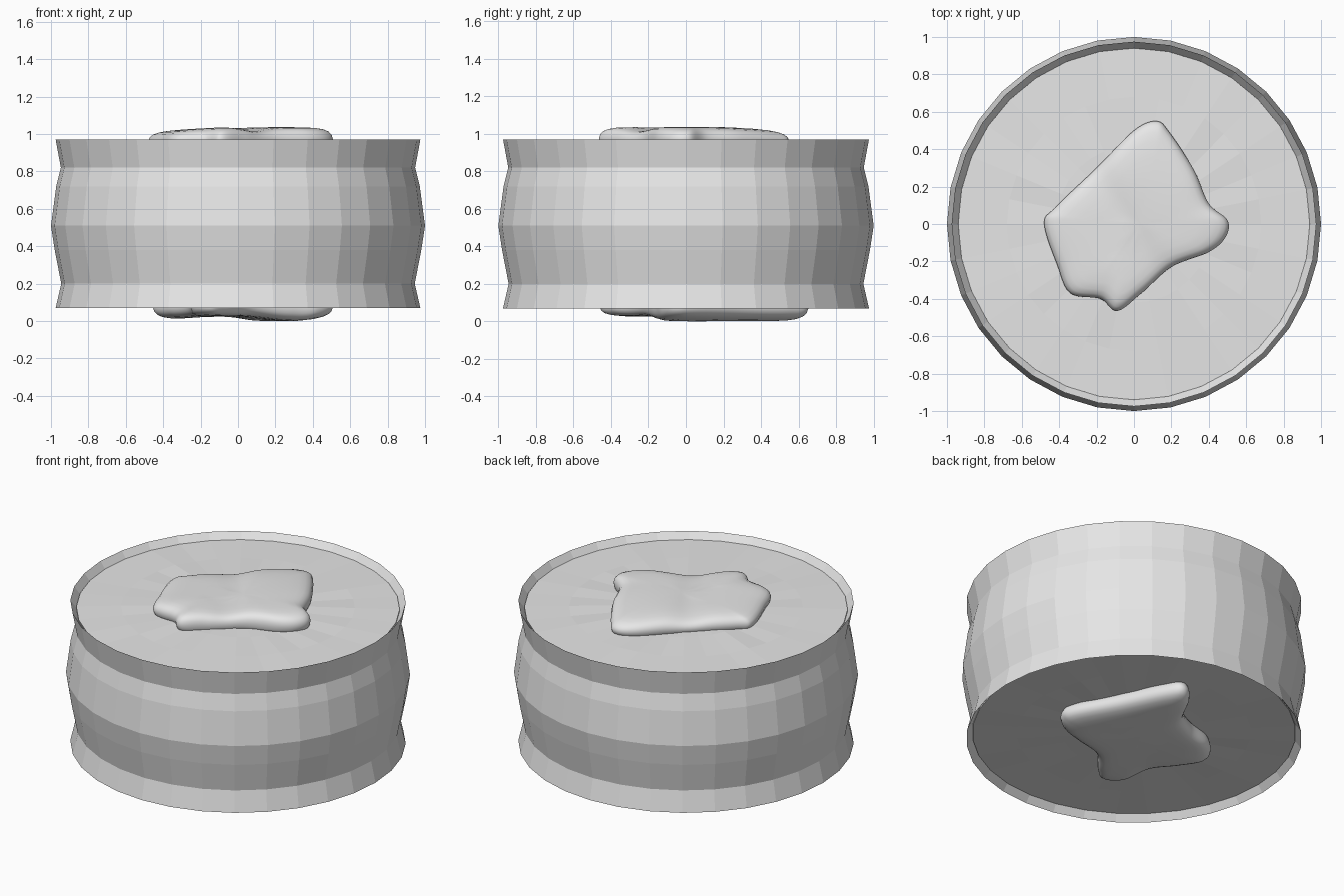
import bpy, bmesh, math, random

if "Cube" in bpy.data.objects:
    bpy.data.objects.remove(bpy.data.objects["Cube"])

random.seed(4)
SIDES = 32

grey = bpy.data.materials.new("light grey")
grey.diffuse_color = (0.8, 0.8, 0.8, 1)
grey.use_nodes = True
grey.node_tree.nodes["Principled BSDF"].inputs["Base Color"].default_value = grey.diffuse_color


def make_object(name, rings, closed=False, caps=False, smooth=False):
    """Skin a list of point rings into a mesh."""
    bm = bmesh.new()
    loops = [[bm.verts.new(p) for p in ring] for ring in rings]
    n = len(loops[0])
    for k in range(len(loops) if closed else len(loops) - 1):
        a, b = loops[k], loops[(k + 1) % len(loops)]
        for i in range(n):
            j = (i + 1) % n
            bm.faces.new((a[i], a[j], b[j], b[i]))
    if caps:
        for ring in (loops[0], loops[-1]):
            c = sum((v.co for v in ring), ring[0].co * 0) / n
            mid = bm.verts.new(c)
            for i in range(n):
                bm.faces.new((ring[i], ring[(i + 1) % n], mid))
    bmesh.ops.recalc_face_normals(bm, faces=bm.faces)
    mesh = bpy.data.meshes.new(name)
    bm.to_mesh(mesh)
    bm.free()
    mesh.materials.append(grey)
    for p in mesh.polygons:
        p.use_smooth = smooth
    ob = bpy.data.objects.new(name, mesh)
    bpy.context.collection.objects.link(ob)
    return ob


def circle(r, z, jitter=0.0):
    return [(r * math.sin(2 * math.pi * i / SIDES), r * math.cos(2 * math.pi * i / SIDES),
             z + random.uniform(-jitter, jitter)) for i in range(SIDES)]


# Outer wrap: pinched near both rims, bulging in the middle, thin bevelled lips
wrap = [(0.975, 0.07), (0.945, 0.20), (0.98, 0.38), (1.0, 0.51), (0.972, 0.72),
        (0.947, 0.82), (0.975, 0.97), (0.935, 0.915), (0.92, 0.52), (0.935, 0.125)]
make_object("outer_wrap", [circle(r, z) for r, z in wrap], closed=True)

# Filling: faceted, slightly uneven top and bottom
fill = [(0.15, 0.11), (0.42, 0.11), (0.68, 0.11), (0.94, 0.11),
        (0.94, 0.93), (0.68, 0.935), (0.42, 0.94), (0.15, 0.94)]
make_object("filling", [circle(r, z, 0.004 if r < 0.9 else 0) for r, z in fill], caps=True)


def spline(points, steps=10):
    """Closed smooth curve through the points."""
    out, n = [], len(points)
    for i in range(n):
        p0, p1, p2, p3 = (points[(i + k) % n] for k in (-1, 0, 1, 2))
        for s in range(steps):
            t = s / steps
            out.append(tuple(0.5 * (2 * b + (c - a) * t + (2 * a - 5 * b + 4 * c - d) * t * t
                                    + (3 * b - a - 3 * c + d) * t ** 3)
                             for a, b, c, d in zip(p0, p1, p2, p3)))
    return out


def centre_piece(name, outline, base, height):
    """Soft rounded lump that rises from base to height(x, y)."""
    curve = spline(outline)
    cx = sum(p[0] for p in curve) / len(curve)
    cy = sum(p[1] for p in curve) / len(curve)
    rings = []
    for s, h in [(0.96, 0), (0.99, 0.25), (1, 0.45), (0.985, 0.65), (0.95, 0.8), (0.89, 0.9),
                 (0.8, 0.96), (0.65, 0.99), (0.45, 1), (0.2, 1)]:
        ring = []
        for x, y in curve:
            px, py = cx + (x - cx) * s, cy + (y - cy) * s
            ring.append((px, py, base + (height(px, py) - base) * h))
        rings.append(ring)
    return make_object(name, rings, caps=True, smooth=True)


# Centre pieces showing at the top and the bottom
top_outline = [(0.12, 0.55), (0.19, 0.49), (0.32, 0.29), (0.40, 0.11), (0.50, 0.02), (0.49, -0.07),
               (0.40, -0.15), (0.20, -0.23), (0.04, -0.37), (-0.09, -0.465), (-0.18, -0.40),
               (-0.34, -0.37), (-0.41, -0.22), (-0.48, 0.0), (-0.42, 0.09), (-0.2, 0.30), (0.0, 0.50)]
centre_piece("top_centre_piece", top_outline, 0.92,
             lambda x, y: 1.037 - 0.06 * max(0, -x - 0.1) - 0.1 * max(0, y - 0.05) ** 2
             - 0.02 * math.exp(-((x + 0.6 * y + 0.05) / 0.12) ** 2) * (y < 9))

bottom_outline = [(0.50, -0.06), (0.49, 0.04), (0.36, 0.30), (0.24, 0.56), (0.17, 0.65), (0.08, 0.60),
                  (-0.04, 0.40), (-0.18, 0.31), (-0.36, 0.25), (-0.455, 0.12), (-0.38, -0.02),
                  (-0.27, -0.18), (-0.24, -0.38), (-0.15, -0.46), (-0.06, -0.40), (0.08, -0.25),
                  (0.30, -0.17), (0.43, -0.13)]
centre_piece("bottom_centre_piece", bottom_outline, 0.12,
             lambda x, y: 0.03 - 0.03 * math.exp(-((x - 0.28 + 0.3 * y) / 0.22) ** 2)
             - 0.02 * math.exp(-((x + 0.38) / 0.2) ** 2))
